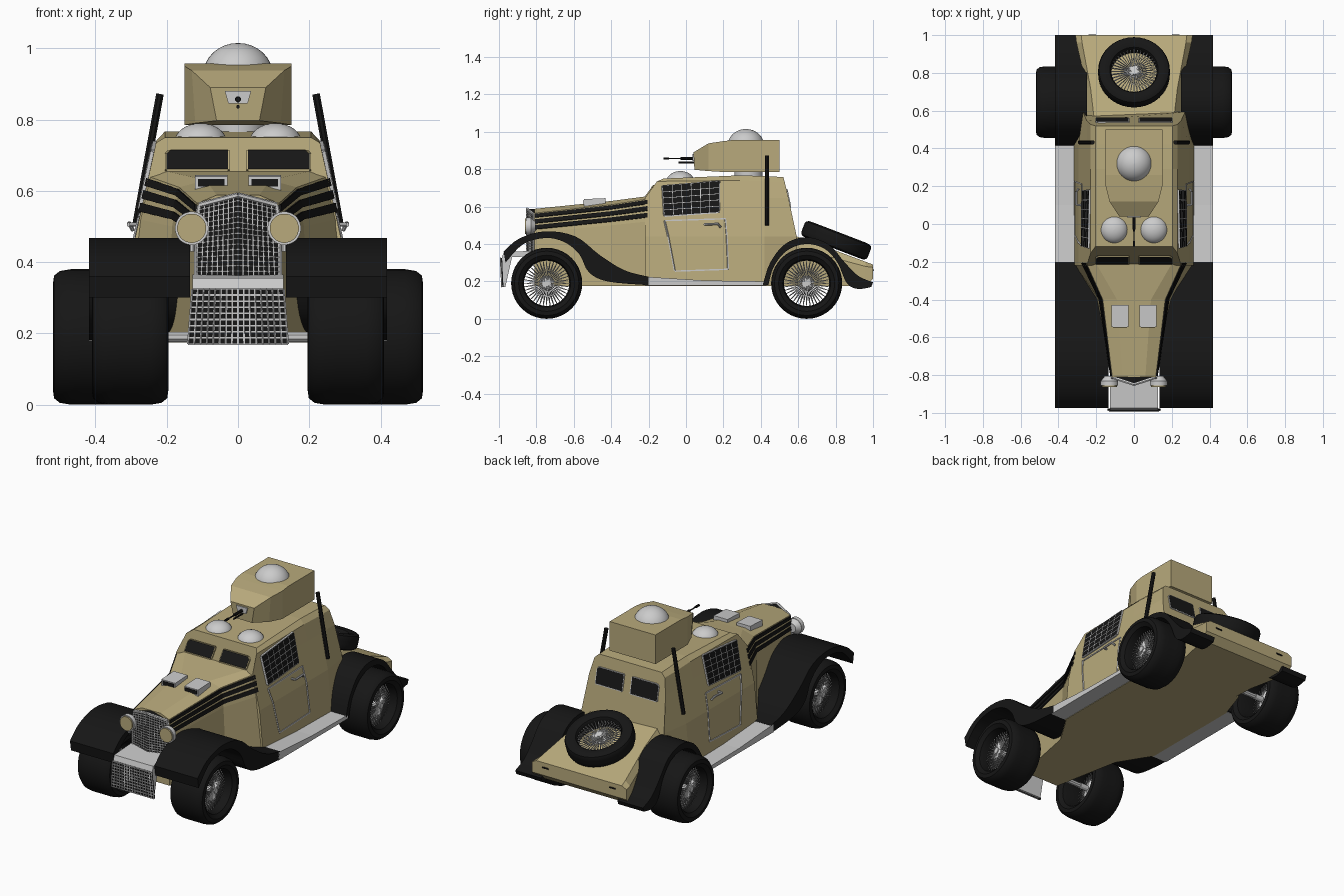
import bpy, bmesh, math
from mathutils import Vector, Matrix

if "Cube" in bpy.data.objects:
    bpy.data.objects.remove(bpy.data.objects["Cube"])

def material(name, c):
    m = bpy.data.materials.new(name)
    m.diffuse_color = (*c, 1)
    m.use_nodes = True
    m.node_tree.nodes["Principled BSDF"].inputs["Base Color"].default_value = m.diffuse_color
    return m
TAN = material("tan_paint", (0.48, 0.40, 0.20))
BLACK = material("black", (0.008, 0.008, 0.008))
GREY = None

def make(name, geos, mat=GREY, mirror=False, smooth=False, M=None):
    """One object out of several (verts, faces) pieces."""
    vs, fs = [], []
    for v, f in geos:
        fs += [[i + len(vs) for i in q] for q in f]
        vs += [Vector(p) for p in v]
    if M:
        vs = [M @ p for p in vs]
    me = bpy.data.meshes.new(name)
    me.from_pydata(vs, [], fs)
    bm = bmesh.new()
    bm.from_mesh(me)
    bmesh.ops.recalc_face_normals(bm, faces=bm.faces)
    bm.to_mesh(me)
    bm.free()
    ob = bpy.data.objects.new(name, me)
    bpy.context.collection.objects.link(ob)
    if mat:
        me.materials.append(mat)
    if smooth:
        bpy.ops.object.select_all(action='DESELECT')
        ob.select_set(True)
        bpy.context.view_layer.objects.active = ob
        bpy.ops.object.shade_smooth_by_angle(angle=math.radians(35))
    if mirror:
        ob.modifiers.new("mirror", 'MIRROR').use_mirror_merge = False
    return ob

def rings(rs, caps=True, loop=False):
    n = len(rs[0])
    fs = []
    for i in range(len(rs) if loop else len(rs) - 1):
        a, b = i * n, (i + 1) % len(rs) * n
        fs += [(a + j, a + (j + 1) % n, b + (j + 1) % n, b + j) for j in range(n)]
    if caps and not loop:
        fs += [list(range(n)), list(range((len(rs) - 1) * n, len(rs) * n))]
    return [p for r in rs for p in r], fs

def loft(half_rings):
    return rings([h + [(-x, y, z) for x, y, z in reversed(h)] for h in half_rings])

def prism(profile, x0, x1):
    return rings([[(x, y, z) for y, z in profile] for x in (x0, x1)])

def box(x0, x1, y0, y1, z0, z1):
    return prism([(y0, z0), (y1, z0), (y1, z1), (y0, z1)], x0, x1)

def rod(p, q, r, n=8, r2=None):
    p, q = Vector(p), Vector(q)
    rot = (q - p).to_track_quat('Z', 'Y')
    ring = lambda c, k: [c + rot @ Vector((k * math.cos(2 * math.pi * (i + .5) / n),
                                          k * math.sin(2 * math.pi * (i + .5) / n), 0)) for i in range(n)]
    return rings([ring(p, r), ring(q, r2 or r)])

def frame(pts, r):
    return [rod(pts[i - 1], pts[i], r, 4) for i in range(len(pts))]

def slab(pts, out, t=0.004):
    o = Vector(out).normalized() * t
    return rings([[Vector(p) - o for p in pts], [Vector(p) + o for p in pts]])

def dome(c, r, h, n=32, m=8):
    return rings([[(c[0] + r * math.cos(a) * math.cos(2 * math.pi * i / n),
                    c[1] + r * math.cos(a) * math.sin(2 * math.pi * i / n),
                    c[2] + h * math.sin(a)) for i in range(n)]
                  for a in [math.pi / 2 * k / m * 0.995 for k in range(m + 1)]])

def spline(pts, k=4):
    """Catmull-Rom through 2D points."""
    P = [Vector(p) for p in [pts[0]] + pts + [pts[-1]]]
    out = []
    for i in range(1, len(P) - 2):
        a, b, c, d = P[i - 1:i + 3]
        for t in [j / k for j in range(k)]:
            out.append(.5 * (2 * b + (c - a) * t + (2 * a - 5 * b + 4 * c - d) * t * t + (3 * b - a - 3 * c + d) * t ** 3))
    return [tuple(v) for v in out + [P[-1]]]

def lerp(a, b, t):
    return Vector(a).lerp(Vector(b), t)

# wheels with wire spokes
def wheel(name, M, w, mirror):
    half = [(.121, .30), (.128, .42), (.15, .5), (.172, .485), (.185, .41), (.19, .27), (.19, .1)]
    prof = half + [(r, -x) for r, x in reversed(half)]
    n = 40
    tyre = rings([[(x * w, r * math.cos(a), r * math.sin(a)) for r, x in prof]
                  for a in [2 * math.pi * i / n for i in range(n)]], loop=True)
    make(name + "_tyre", [tyre], BLACK, mirror, True, M)
    g = [rod((-.35 * w, 0, 0), (.36 * w, 0, 0), .017, 12)]
    for i in range(40):
        a = 2 * math.pi * i / 40
        for xh, xr, d in ((.33, .2, .35), (-.1, .1, -.35)):
            g.append(rod((xh * w, .015 * math.cos(a + d), .015 * math.sin(a + d)),
                         (xr * w, .123 * math.cos(a), .123 * math.sin(a)), .0022, 4))
    make(name + "_spokes", g, GREY, mirror, False, M)
wheel("front_wheel", Matrix.Translation((.303, -.745, .19)), .215, True)
wheel("rear_wheel", Matrix.Translation((.412, .645, .19)), .215, True)
wheel("spare_wheel", Matrix.Translation((0, .803, .42)) @ Matrix.Rotation(math.radians(-21), 4, 'X')
      @ Matrix.Rotation(math.radians(-90), 4, 'Y'), .09, False)
make("axles", [rod((-.3, -.745, .19), (.3, -.745, .19), .015), rod((-.4, .645, .19), (.4, .645, .19), .015)])

# fenders and running boards
top = spline([(-.975, .36), (-.89, .43), (-.75, .468), (-.59, .44), (-.46, .34), (-.33, .26), (-.2, .225)])
low = spline([(-.2, .18), (-.42, .2), (-.52, .25), (-.57, .345), (-.65, .41), (-.75, .432), (-.87, .4), (-.965, .3)])
make("front_fender", [prism(top + low, .135, .418)], BLACK, True, True)
top = spline([(.41, .18), (.45, .3), (.53, .4), (.64, .436), (.76, .4), (.85, .3), (.92, .23), (1, .195)])
low = spline([(.99, .17), (.92, .16), (.86, .19), (.81, .3), (.74, .375), (.64, .4), (.54, .365), (.47, .28), (.44, .18)])
make("rear_fender", [prism(top + low, .25, .418)], BLACK, True, True)
make("running_board", [prism([(-.22, .178), (.43, .178), (.43, .2), (.1, .205), (-.22, .225)], .25, .418)], GREY, True)

# hood, cab, tail
hood = [(-.81, [(.12, .175), (.12, .46), (.115, .565), (.06, .588)]),
        (-.4, [(.2, .175), (.185, .5), (.165, .61), (.09, .63)]),
        (-.21, [(.318, .175), (.278, .52), (.25, .64), (.2, .655)])]
make("hood", [loft([[(x, y, z) for x, z in s] for y, s in hood])], TAN)
def sx(z):
    return .295 - .22 * (z - .44) if z > .44 else .295 + .0926 * (.44 - z)
cab = [list(zip((.32, .295, .25, .23, .205), ys, zs)) for ys, zs in (
    ((-.22, -.22, -.22, -.155, -.12), (.175, .44, .645, .735, .75)),
    ((.29, .29, .29, .29, .29), (.175, .44, .645, .74, .767)),
    ((.42, .42, .42, .42, .42), (.175, .44, .645, .735, .763)))]
cab.append([(.26, .6, .175), (.27, .592, .44), (.25, .548, .645), (.23, .527, .735), (.205, .52, .758)])
make("cab", [loft(cab)], TAN)
make("tail", [loft([[(.24, .55, .175), (.25, .55, .4), (.21, .55, .455)],
                    [(.25, .72, .175), (.25, .72, .345), (.23, .72, .395)],
                    [(.3, .96, .175), (.305, .96, .28), (.275, .96, .305)],
                    [(.31, 1, .215), (.31, 1, .275), (.28, 1, .29)]])], TAN)
make("tail_latch", [rod((.2, 1, .26), (.24, 1, .26), .005, 6)], BLACK, True)

# hood louvres following the side planes
g = []
for t0, t1 in ((.18, .38), (.48, .68), (.78, .96)):
    pts = []
    for t in (t0, t1):
        pts.append([])
        for y, s in hood:
            x, z = lerp(s[1], s[2], t)
            pts[-1].append((x + .003, y + .004, z))
    for i in (0, 1):
        g.append(slab([pts[0][i], pts[0][i + 1], pts[1][i + 1], pts[1][i]], (1, -.3, .3)))
make("hood_louvres", g, BLACK, True)
make("hood_vent", [prism([(-.545, .6), (-.43, .61), (-.43, .645), (-.545, .64)], .03, .12)], GREY, True)
make("hood_vent_opening", [box(.038, .112, -.548, -.54, .612, .634)], BLACK, True)

# windscreens, rear windows
def fy(z):
    return -.22 + (z - .645) * .722
def by(z):
    return .592 - (z - .44) * .215
for name, f, z0, z1, out in (("windscreen", fy, .657, .712, (0, -.8, .6)), ("rear_window", by, .6, .69, (0, 1, .2))):
    q = [(.028, f(z0), z0), (.2, f(z0), z0), (.2, f(z1 - .01), z1 - .01), (.19, f(z1), z1), (.028, f(z1), z1)]
    make(name, [slab(q, out, .005)], BLACK, True)
    make(name + "_frame", frame(q, .006), GREY if f is by else TAN, True)

# side windows with grid, doors, handles
W = lambda y, z: (sx(z) + .004, y, z)
c = [W(-.115, .55), W(.175, .57), W(.178, .735), W(-.125, .71)]
make("side_window", [slab(c, (1, 0, .22), .006)], BLACK, True)
g = frame(c, .007)
off = Vector((.006, 0, 0))
for i in range(1, 5):
    g.append(rod(lerp(c[0], c[3], i / 5) + off, lerp(c[1], c[2], i / 5) + off, .0022, 4))
for i in range(1, 6):
    g.append(rod(lerp(c[0], c[1], i / 6) + off, lerp(c[3], c[2], i / 6) + off, .0022, 4))
make("side_window_grid", g, GREY, True)
D = lambda y, z: (sx(z) + .001, y, z)
make("door_frame", frame([D(-.115, .525), D(-.095, .44), D(-.06, .255), D(.225, .265), D(.218, .44), D(.21, .535)], .005), GREY, True)
make("door_handle", [rod(D(.1, .505), (.305, .1, .505), .006), rod((.305, .1, .505), (.305, .17, .508), .007),
                     rod((.305, .17, .508), (.295, .185, .49), .006)], GREY, True)
make("side_pole", [rod((.287, .432, .5), (.219, .432, .872), .0115)], BLACK, True)

# radiator: folded upper grille
def G(u, v, o=0):
    ze = .36 + v * (.588 - .028 * u * u - .36)
    return (u * (.118 - .02 * max(0, v - .75) * 4 * .5), -.85 + .035 * u - o, ze)
make("radiator_core", [rings([[G(0, 0), G(1, 0), G(1, .75), G(1, 1), G(0, 1)],
                              [(x, -.8, z) for x, y, z in (G(0, 0), G(1, 0), G(1, .75), G(1, 1), G(0, 1))]])], BLACK, True)
g = [rod(G(u / 8, 0, .003), G(u / 8, 1, .003), .0026, 4) for u in range(9)]
g += [rod(G(0, v / 15, .003), G(1, v / 15, .003), .0026, 4) for v in range(16)]
g += [rod(G(1, 0), G(1, .75), .007, 6), rod(G(1, .75), G(1, 1), .007, 6), rod(G(1, 1), G(0, 1), .008, 6)]
make("radiator_grille", g, GREY, True)
# lower apron and grille
make("radiator_apron", [prism([(-.985, .325), (-.975, .355), (-.81, .365), (-.81, .335), (-.93, .33), (-.966, .17), (-.976, .17)], -.128, .128)])
def L(u, v, o=0):
    return (u * (.14 - .012 * v), -.98 - .007 * v - o, .17 + .155 * v)
make("lower_grille_back", [slab([L(-1, 0), L(1, 0), L(1, 1), L(-1, 1)], (0, 1, 0), .004)], BLACK)
g = [rod(L(u / 8, 0, .005), L(u / 8, 1, .005), .0032, 4) for u in range(-8, 9)]
g += [rod(L(-1, v / 9, .005), L(1, v / 9, .005), .0032, 4) for v in range(10)]
make("lower_grille_bars", g)

# headlights
make("headlight", [rod((.13, -.855, .495), (.13, -.83, .495), .047, 24), rod((.13, -.83, .495), (.13, -.805, .495), .045, 24, .025),
                   rod((.13, -.83, .43), (.13, -.83, .46), .008)], GREY, True, True)
make("headlight_lens", [rod((.13, -.862, .495), (.13, -.85, .495), .041, 24)], TAN, True)

# roof domes, turret, gun
make("roof_dome", [dome((.105, -.03, .735), .074, .055)], GREY, True, True)
make("turret_ring", [rod((0, .335, .75), (0, .335, .79), .075, 32)], GREY, False, True)
make("turret", [loft([[(.06, .045, .797), (.078, .04, .89)], [(.12, .12, .79), (.13, .12, .938)],
                      [(.15, .2, .785), (.15, .2, .95)], [(.15, .26, .785), (.15, .26, .957)],
                      [(.15, .5, .785), (.15, .5, .957)]])], TAN)
make("turret_dome", [dome((0, .32, .925), .098, .09)], GREY, False, True)
make("gun_plate", [slab([(-.027, .04, .845), (.027, .04, .845), (.037, .04, .88), (-.037, .04, .88)], (0, 1, 0), .006)])
make("gun", [rod((0, .05, .857), (0, -.115, .857), .004), rod((0, -.09, .857), (0, -.12, .857), .007),
             rod((0, .05, .857), (0, -.03, .857), .009), rod((0, .05, .836), (0, -.04, .836), .005)], BLACK)
